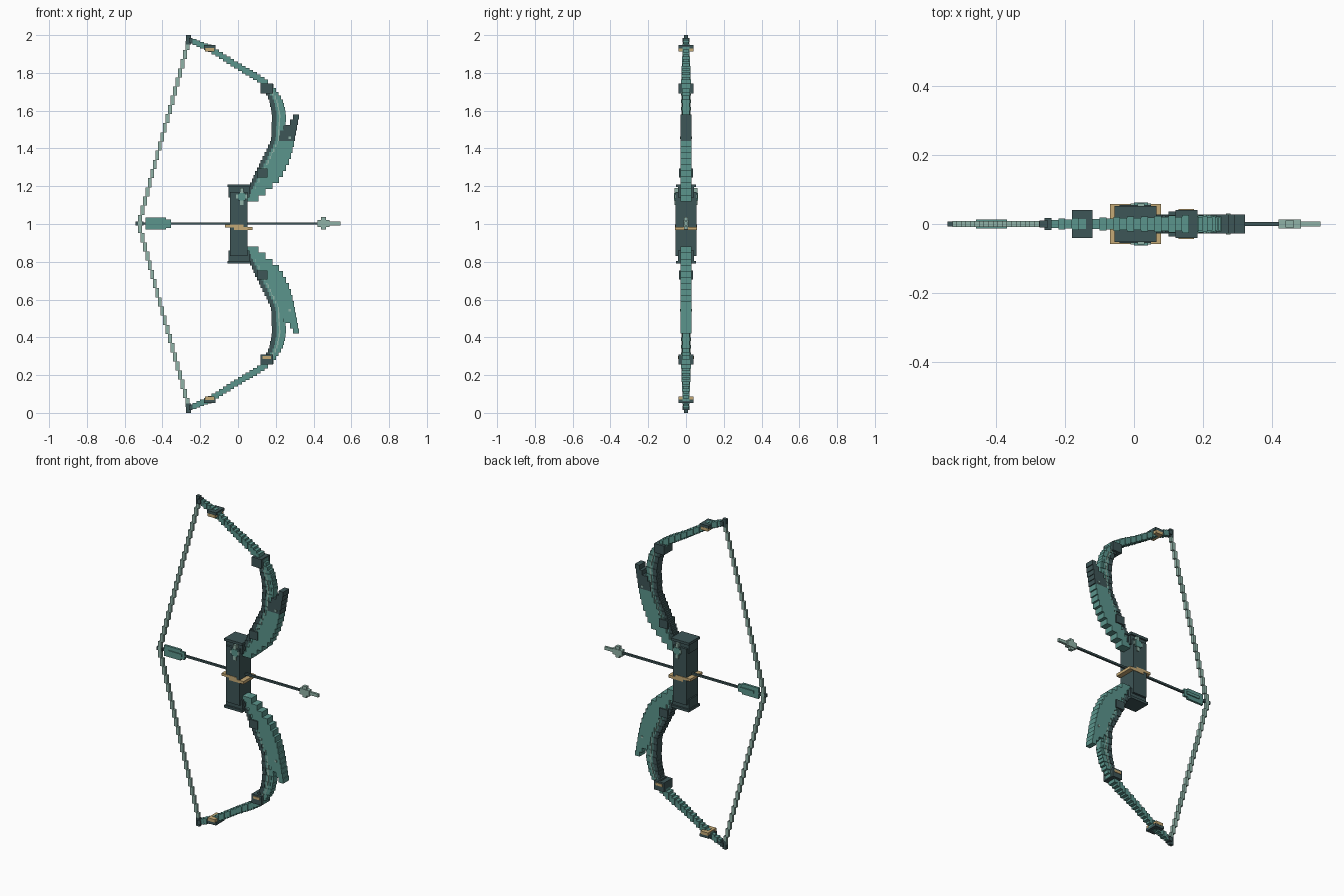
import bpy
import bmesh
from mathutils import Matrix, Vector

if "Cube" in bpy.data.objects:
    bpy.data.objects.remove(bpy.data.objects["Cube"], do_unlink=True)


def material(name, rgb):
    m = bpy.data.materials.new(name)
    m.use_nodes = True
    m.diffuse_color = (*rgb, 1)
    m.node_tree.nodes["Principled BSDF"].inputs["Base Color"].default_value = (*rgb, 1)
    return m


DARK = material("dark slate", (0.048, 0.092, 0.095))
TEAL = material("teal", (0.105, 0.30, 0.265))
PALE = material("pale green", (0.28, 0.45, 0.39))
GOLD = material("gold", (0.56, 0.40, 0.18))


def blocks(name, mat, boxes, side=1):
    """One object from boxes (x0, x1, half depth, z0, z1); side -1 flips it below the grip."""
    bm = bmesh.new()
    for x0, x1, d, z0, z1 in boxes:
        z = 1 + side * ((z0 + z1) / 2 - 1)
        scale = Matrix.Diagonal(Vector((x1 - x0, 2 * d, z1 - z0, 1)))
        bmesh.ops.create_cube(bm, size=1, matrix=Matrix.Translation(((x0 + x1) / 2, 0, z)) @ scale)
    me = bpy.data.meshes.new(name)
    bm.to_mesh(me)
    bm.free()
    me.materials.append(mat)
    ob = bpy.data.objects.new(name, me)
    bpy.context.collection.objects.link(ob)
    return ob


def sample(keys, t):
    """Interpolate the values of rising keys (t, a, b) at t."""
    for k, n in zip(keys, keys[1:]):
        if t <= n[0]:
            f = (t - k[0]) / (n[0] - k[0])
            return [a + f * (b - a) for a, b in zip(k[1:], n[1:])]
    return keys[-1][1:]


def rows(keys, depth, step=0.02, lo=0.0, hi=1.0, ridge=0.0):
    """Stack stepped rows between keys (z, x0, x1), keeping the lo..hi share of each width."""
    out = []
    count = round((keys[-1][0] - keys[0][0]) / step)
    for i in range(count):
        z = keys[0][0] + i * step
        a, b = sample(keys, z + step / 2)
        out.append((a + lo * (b - a), a + hi * (b - a), depth - ridge * (i % 2), z, z + step))
    return out


# Stepped profiles of the upper half
LIMB = [(1.12, 0.025, 0.09), (1.20, 0.06, 0.13), (1.28, 0.095, 0.17), (1.36, 0.135, 0.21),
        (1.44, 0.175, 0.245), (1.58, 0.18, 0.255), (1.66, 0.165, 0.235), (1.74, 0.12, 0.18)]
BLADE = [(1.12, 0.04, 0.09), (1.18, 0.08, 0.16), (1.24, 0.12, 0.225), (1.34, 0.17, 0.275),
         (1.44, 0.215, 0.30)]
BLADE_TIP = [(1.44, 0.215, 0.30), (1.50, 0.225, 0.31), (1.53, 0.27, 0.315), (1.58, 0.30, 0.325)]
ARM = [(-0.24, 1.955, 1.98), (-0.15, 1.915, 1.945), (0, 1.82, 1.85),
       (0.10, 1.76, 1.795), (0.16, 1.715, 1.755)]
STRING = [(1.0, -0.535, -0.515), (1.3, -0.455, -0.435), (1.97, -0.27, -0.25)]

for side, word in ((1, "upper"), (-1, "lower")):
    # Curved limb: dark inner strip, teal core, pale line, dark outer strip
    for label, mat, lo, hi, d in (("inner_strip", DARK, 0, 0.34, 0.026),
                                  ("core", TEAL, 0.3, 0.8, 0.024),
                                  ("line", PALE, 0.5, 0.6, 0.027),
                                  ("outer_strip", TEAL, 0.75, 1, 0.022)):
        blocks(f"{word}_limb_{label}", mat, rows(LIMB, d, 0.02, lo, hi, 0.003), side)

    # Outer blade fixed along the limb
    blocks(f"{word}_blade", TEAL, rows(BLADE, 0.028, 0.032), side)
    blocks(f"{word}_blade_tip", DARK if side > 0 else TEAL, rows(BLADE_TIP, 0.028, 0.028), side)
    blocks(f"{word}_blade_stud", PALE, [(0.268, 0.28, 0.031, 1.45, 1.462)], side)

    # Slim stepped arm out to the tip
    arm = []
    for i in range(20):
        x = -0.24 + i * 0.02
        a, b = sample(ARM, x + 0.01)
        arm.append((x, x + 0.02, 0.012 + 0.0005 * i + 0.004 * (i % 2), a - 0.004, b + 0.004))
    blocks(f"{word}_arm", TEAL, arm, side)

    # Tip block that holds the string
    blocks(f"{word}_tip", DARK, [(-0.275, -0.25, 0.01, 1.95, 2.0), (-0.26, -0.24, 0.018, 1.96, 1.985),
                                 (-0.25, -0.22, 0.012, 1.955, 1.975)], side)

    # Collars
    blocks(f"{word}_collars", DARK, [(0.12, 0.185, 0.04, 1.69, 1.745), (0.10, 0.155, 0.036, 1.245, 1.295),
                                     (-0.18, -0.12, 0.04, 1.93, 1.947)], side)
    blocks(f"{word}_tip_band", GOLD, [(-0.175, -0.125, 0.041, 1.913, 1.931)], side)
    if side < 0:
        blocks("lower_collar_inlay", GOLD, [(0.13, 0.175, 0.043, 1.70, 1.715)], side)

    # Stepped bowstring
    blocks(f"{word}_string", PALE, rows(STRING, 0.009, 0.0485), side)

    # Grip half with its end cap
    blocks(f"{word}_grip", DARK, [(-0.042, 0.05, 0.055, 1.0, 1.17), (-0.05, 0.06, 0.042, 1.14, 1.20),
                                  (-0.056, 0.065, 0.053, 1.195, 1.21)], side)

# Gold band round the grip
blocks("grip_band", GOLD, [(-0.07, 0.03, 0.058, 0.982, 0.997), (-0.02, 0.078, 0.058, 0.968, 0.985)])

# Small cross ornament on the upper grip
blocks("grip_ornament", PALE, [(0.01, 0.03, 0.06, 1.10, 1.19), (-0.01, 0.05, 0.06, 1.135, 1.155)])
blocks("grip_ornament_centre", TEAL, [(0.0, 0.04, 0.063, 1.125, 1.165)])

# Arrow
blocks("arrow_shaft", DARK, [(-0.51, 0.44, 0.006, 0.997, 1.009)])
blocks("arrow_nock", DARK, [(-0.542, -0.50, 0.007, 0.993, 1.012)])
blocks("arrow_fletching", TEAL, [(-0.49, -0.38, 0.007, 0.97, 1.035), (-0.38, -0.355, 0.007, 0.98, 1.025),
                                 (-0.46, -0.37, 0.013, 0.995, 1.012)])
blocks("arrow_head", PALE, [(0.42, 0.485, 0.013, 0.985, 1.02), (0.44, 0.465, 0.010, 0.97, 1.038),
                            (0.48, 0.542, 0.007, 0.993, 1.012)])
